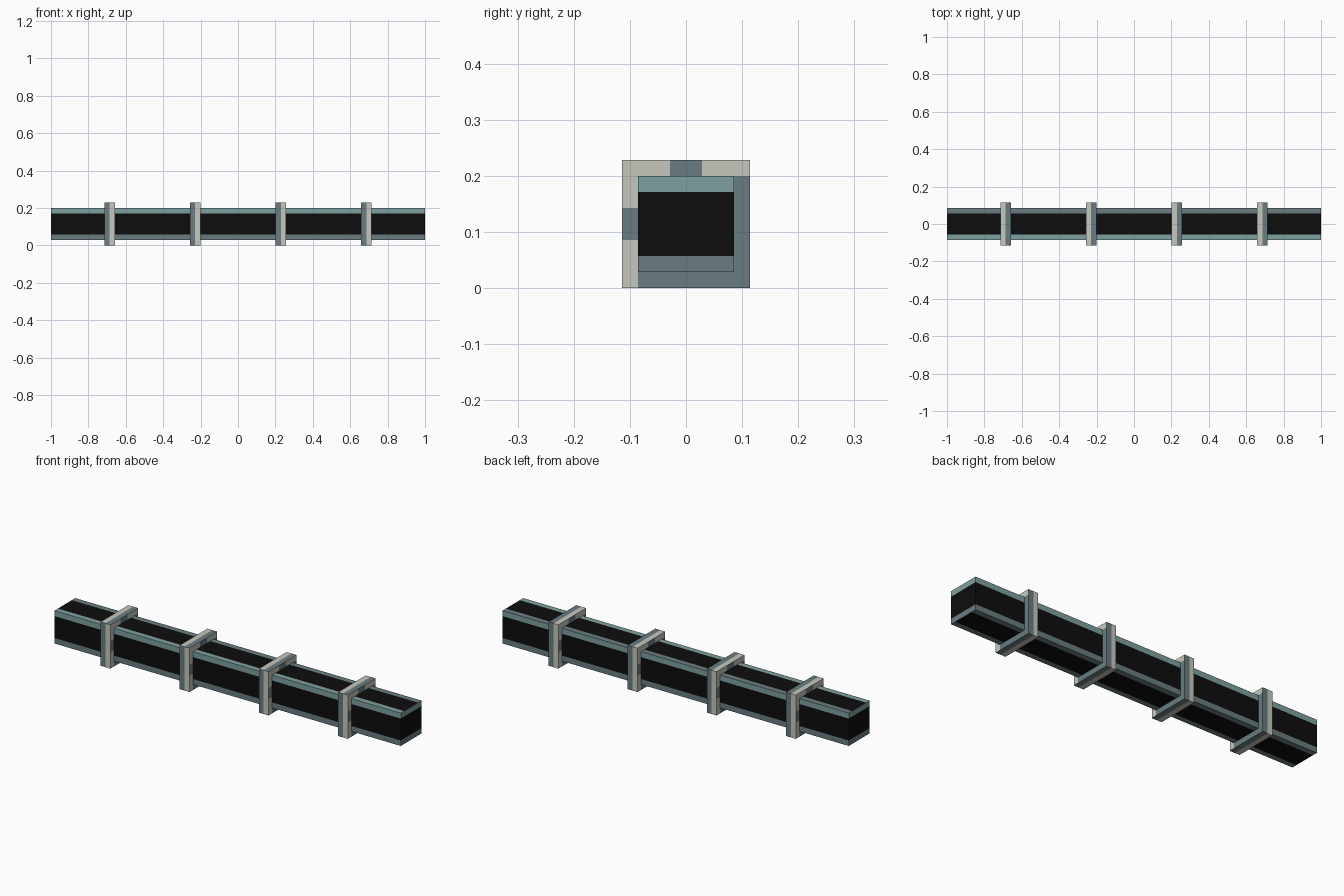
import bpy, bmesh
from mathutils import Vector

if "Cube" in bpy.data.objects:
    bpy.data.objects.remove(bpy.data.objects["Cube"], do_unlink=True)

U = 2 / 70          # the duct is laid out on a 70-unit grid
CZ = 4 * U          # height of the centre line


def material(name, rgb):
    m = bpy.data.materials.new(name)
    m.use_nodes = True
    m.diffuse_color = (*rgb, 1)
    bsdf = next(n for n in m.node_tree.nodes if n.type == 'BSDF_PRINCIPLED')
    bsdf.inputs["Base Color"].default_value = (*rgb, 1)
    bsdf.inputs["Roughness"].default_value = 0.8
    return m


MATS = [material("black_panel", (0.004, 0.004, 0.004)),
        material("light_teal", (0.21, 0.352, 0.352)),
        material("dark_teal", (0.14, 0.204, 0.223)),
        material("pale_grey", (0.565, 0.578, 0.515))]
BLACK, LIGHT_TEAL, DARK_TEAL, PALE = range(4)


def cut_box(name, half, cuts, rule, x=0):
    """Box in grid units, sliced at the given planes, coloured by rule(centre, normal).
    Faces for which the rule gives None are removed."""
    bm = bmesh.new()
    bmesh.ops.create_cube(bm, size=2)
    bmesh.ops.scale(bm, vec=half, verts=bm.verts)
    for axis, places in enumerate(cuts):
        normal = Vector([float(i == axis) for i in range(3)])
        for p in places:
            bmesh.ops.bisect_plane(bm, geom=bm.verts[:] + bm.edges[:] + bm.faces[:],
                                   plane_co=normal * p, plane_no=normal)
    bm.normal_update()
    removed = []
    for f in bm.faces:
        index = rule(f.calc_center_median(), f.normal)
        if index is None:
            removed.append(f)
        else:
            f.material_index = index
    bmesh.ops.delete(bm, geom=removed, context='FACES')
    bmesh.ops.scale(bm, vec=(U, U, U), verts=bm.verts)
    mesh = bpy.data.meshes.new(name)
    bm.to_mesh(mesh)
    bm.free()
    for m in MATS:
        mesh.materials.append(m)
    obj = bpy.data.objects.new(name, mesh)
    obj.location = (x * U, 0, CZ)
    bpy.context.collection.objects.link(obj)
    return obj


def duct_colour(c, n):
    # Edge stripes: upper/front ones lighter, lower/back ones darker
    side = -c.y if abs(n.z) > 0.5 else c.z
    if abs(side) < 2:
        return BLACK
    return LIGHT_TEAL if side > 0 and n.z > -0.5 else DARK_TEAL


def collar_colour(c, n):
    if abs(n.x) > 0.5:
        if abs(c.y) < 3 and abs(c.z) < 3:
            return None                       # opening for the duct
        pale_column = c.y * n.x < -3          # one pale upright on each side
        if c.z > 3:
            return DARK_TEAL if abs(c.y) < 1 else PALE
        if pale_column:
            return DARK_TEAL if abs(c.z) < 1 else PALE
        return DARK_TEAL
    # Rim: split lengthwise, the front split is reversed
    pale_side = 1 if n.y < -0.5 else -1
    return PALE if c.x * pale_side > 0 else DARK_TEAL


# Long square duct
cut_box("duct", (35, 3, 3), ((), (-2, 2), (-2, 2)), duct_colour)

# Four collars
steps = (-3, -1, 1, 3)
for i, x in enumerate((-24, -8, 8, 24), 1):
    cut_box(f"collar_{i}", (1, 4, 4), ((0,), steps, steps), collar_colour, x)
